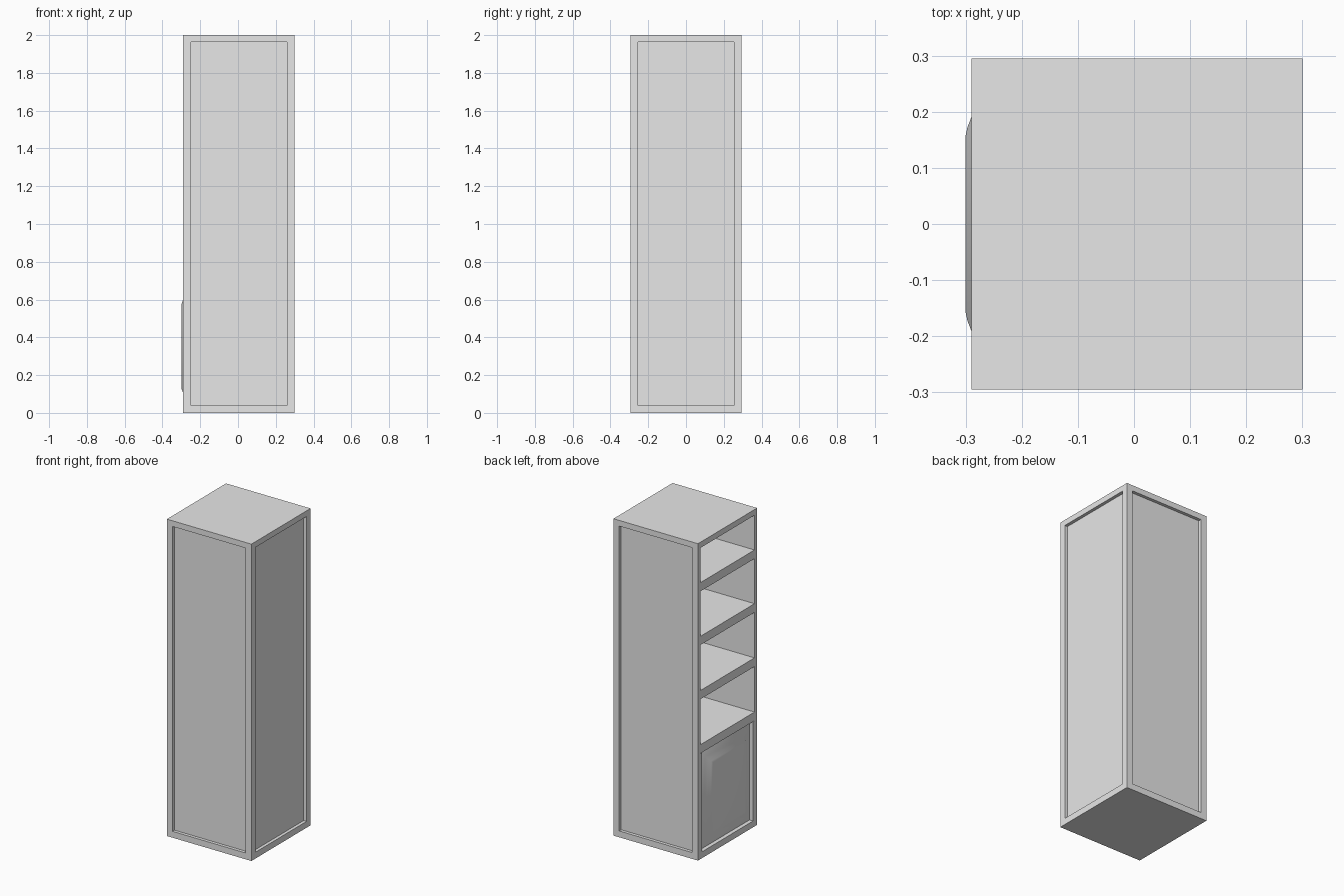
import bpy, bmesh

if "Cube" in bpy.data.objects:
    bpy.data.objects.remove(bpy.data.objects["Cube"])

# Single painted finish
GREY = (0.8, 0.8, 0.8, 1)
paint = bpy.data.materials.new("light grey paint")
paint.use_nodes = True
paint.diffuse_color = GREY
paint.node_tree.nodes["Principled BSDF"].inputs["Base Color"].default_value = GREY


def add_object(name, bm):
    mesh = bpy.data.meshes.new(name)
    bmesh.ops.recalc_face_normals(bm, faces=bm.faces)
    bm.to_mesh(mesh)
    bm.free()
    mesh.materials.append(paint)
    obj = bpy.data.objects.new(name, mesh)
    bpy.context.collection.objects.link(obj)
    return obj


def box(name, x, y, z):
    """Box from (low, high) ranges on each axis."""
    bm = bmesh.new()
    bmesh.ops.create_cube(bm, size=1)
    for v in bm.verts:
        for i, (lo, hi) in enumerate((x, y, z)):
            v.co[i] = lo if v.co[i] < 0 else hi
    return add_object(name, bm)


X0, X1, Y, TOP = -0.29, 0.30, 0.295, 2.0
RAIL, RECESS = 0.04, 0.02
LOW, HIGH = RAIL, TOP - 0.036
DOOR_TOP = 0.665

# Top and base slabs
box("top_slab", (X0, X1), (-Y, Y), (HIGH, TOP))
box("base_slab", (X0, X1), (-Y, Y), (0, LOW))

# Corner posts, recessed side panels and door stiles, mirrored in y
for side, s in (("front", -1), ("back", 1)):
    def span(a, b):
        return tuple(sorted((s * a, s * b)))
    box(side + "_open_post", (X0, X0 + RAIL), span(Y - 0.026, Y), (LOW, HIGH))
    box(side + "_closed_post", (X1 - RAIL, X1), span(Y - RAIL, Y), (LOW, HIGH))
    box(side + "_panel", (X0 + RAIL, X1 - RAIL),
        span(Y - 0.026, Y - RECESS), (LOW, HIGH))
    box(side + "_door_stile", (X0, X0 + RAIL),
        span(Y - RAIL, Y - 0.026), (LOW, DOOR_TOP))

# Recessed panel closing the far side of the shelves
box("closed_side_panel", (X1 - 0.04, X1 - RECESS),
    (-Y + RAIL, Y - RAIL), (LOW, HIGH))

# Four shelves, the lowest one above the door
for i, z in enumerate((0.722, 1.064, 1.406, 1.745)):
    box(f"shelf_{i + 1}", (X0, X1 - RAIL), (-Y + 0.026, Y - 0.026), (z - 0.055, z))

# Cushioned door: rectangular rings (x, half width, half height) lofted outward
RINGS = [(-0.25, 0.253, 0.310), (-0.268, 0.253, 0.310), (-0.274, 0.238, 0.295),
         (-0.282, 0.213, 0.270), (-0.29, 0.19, 0.247), (-0.297, 0.172, 0.231),
         (-0.30, 0.158, 0.218)]
bm = bmesh.new()
mid = (LOW + DOOR_TOP) / 2
loops = [[bm.verts.new((x, a * w, mid + b * h))
          for a, b in ((-1, -1), (1, -1), (1, 1), (-1, 1))] for x, w, h in RINGS]
for inner, outer in zip(loops, loops[1:]):
    for k in range(4):
        n = (k + 1) % 4
        bm.faces.new((inner[k], inner[n], outer[n], outer[k]))
bm.faces.new(loops[0])
bm.faces.new(loops[-1])
door = add_object("cushioned_door", bm)
bpy.ops.object.select_all(action="DESELECT")
door.select_set(True)
bpy.context.view_layer.objects.active = door
bpy.ops.object.shade_smooth_by_angle()
